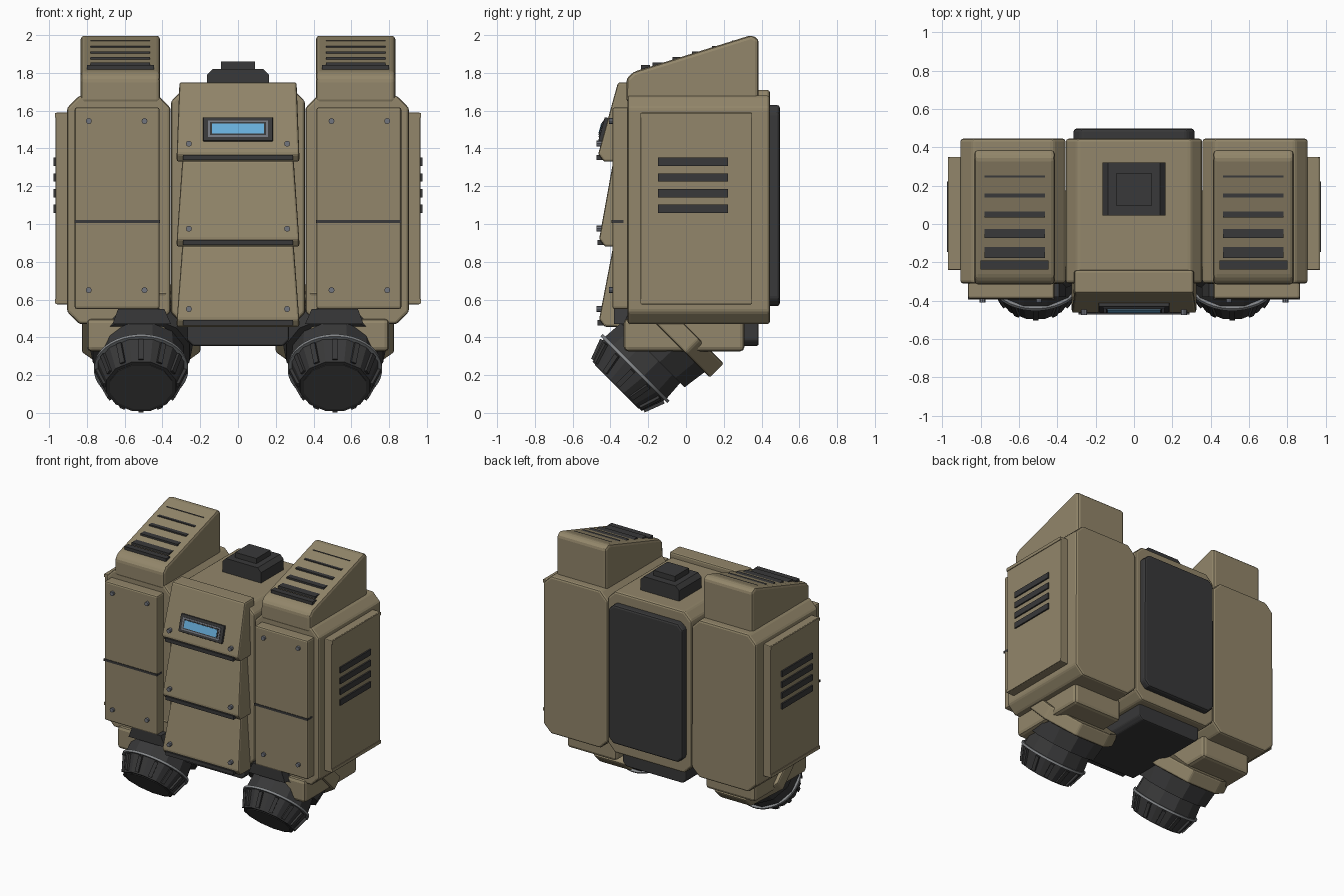
import bpy, bmesh, math
from mathutils import Matrix, Vector

if "Cube" in bpy.data.objects:
    bpy.data.objects.remove(bpy.data.objects["Cube"], do_unlink=True)


def material(name, color):
    m = bpy.data.materials.new(name)
    m.use_nodes = True
    m.diffuse_color = (*color, 1)
    m.node_tree.nodes["Principled BSDF"].inputs["Base Color"].default_value = (*color, 1)
    return m


TAN = material("tan_armour", (0.29, 0.24, 0.145))
DARK = material("dark_rubber", (0.04, 0.04, 0.041))
GREY = material("nozzle_face_grey", (0.065, 0.065, 0.066))
STEEL = material("light_steel", (0.23, 0.24, 0.25))
BOLT = material("bolt_grey", (0.17, 0.18, 0.21))
BLUE = material("screen_blue", (0.14, 0.43, 0.72))


def finish(name, bm, mat, bevel=0, mirror=False):
    bmesh.ops.recalc_face_normals(bm, faces=bm.faces)
    me = bpy.data.meshes.new(name)
    bm.to_mesh(me)
    bm.free()
    me.materials.append(mat)
    ob = bpy.data.objects.new(name, me)
    bpy.context.collection.objects.link(ob)
    if bevel:
        b = ob.modifiers.new("bevel", "BEVEL")
        b.width = bevel
        b.segments = 2
        b.limit_method = "ANGLE"
        b.angle_limit = math.radians(25)
    if mirror:
        ob.modifiers.new("mirror", "MIRROR")
    return ob


def add_box(bm, x, y, z, matrix=Matrix()):
    centre = Vector([(a + b) / 2 for a, b in (x, y, z)])
    size = [b - a for a, b in (x, y, z)]
    bmesh.ops.create_cube(bm, size=1, matrix=matrix @ Matrix.Translation(centre) @ Matrix.Diagonal((*size, 1)))


def box(name, x, y, z, mat, bevel=0, mirror=False, matrix=Matrix()):
    bm = bmesh.new()
    add_box(bm, x, y, z, matrix)
    return finish(name, bm, mat, bevel, mirror)


def loft(name, ring_a, ring_b, mat, bevel=0, mirror=False):
    bm = bmesh.new()
    a = [bm.verts.new(p) for p in ring_a]
    b = [bm.verts.new(p) for p in ring_b]
    n = len(a)
    bm.faces.new(a)
    bm.faces.new(b[::-1])
    for i in range(n):
        bm.faces.new((a[i], b[i], b[(i + 1) % n], a[(i + 1) % n]))
    return finish(name, bm, mat, bevel, mirror)


def octagon(x, z, c):
    (x0, x1), (z0, z1) = x, z
    return [(x0 + c, z0), (x1 - c, z0), (x1, z0 + c), (x1, z1 - c),
            (x1 - c, z1), (x0 + c, z1), (x0, z1 - c), (x0, z0 + c)]


def block(name, x, y, z, c, mat, bevel=0, mirror=False):
    """Box whose outline seen from the front has cut corners."""
    pts = octagon(x, z, c)
    return loft(name, [(p, y[0], q) for p, q in pts], [(p, y[1], q) for p, q in pts], mat, bevel, mirror)


# Main hull: centre column, paired pods, back pad and top cap
block("centre_body", (-0.355, 0.355), (-0.31, 0.445), (0.47, 1.71), 0.06, TAN, 0.015)
block("side_pods", (0.357, 0.905), (-0.31, 0.445), (0.47, 1.68), 0.065, TAN, 0.015, True)
block("back_pad", (-0.315, 0.315), (0.43, 0.497), (0.565, 1.63), 0.04, DARK, 0.015)
block("top_cap", (-0.165, 0.165), (0.045, 0.32), (1.66, 1.82), 0.03, DARK)
box("top_cap_button", (-0.09, 0.09), (0.095, 0.265), (1.8, 1.86), DARK)

# Intake stacks with sloping tops and stepped slats
stack = [(-0.315, 1.64), (-0.315, 1.77), (-0.28, 1.805), (0.345, 2.0), (0.385, 1.98), (0.385, 1.64)]
loft("intake_stacks", [(0.412, *p) for p in stack], [(0.833, *p) for p in stack], TAN, 0.02, True)
bm = bmesh.new()
add_box(bm, (0.445, 0.8), (-0.237, -0.19), (1.78, 1.842))
for i in range(5):
    front, top = -0.177 + 0.105 * i, 1.855 + 0.029 * i
    add_box(bm, (0.465, 0.78), (front, front + 0.07), (top - 0.03, top))
finish("intake_slats", bm, DARK, mirror=True)

# Pod front plates with seam and bolts
box("pod_front_plates", (0.415, 0.865), (-0.39, -0.3), (0.55, 1.617), TAN, 0.012, True)
box("pod_plate_seams", (0.414, 0.866), (-0.394, -0.33), (1.005, 1.022), DARK, 0, True)
loft("pod_front_trims",
     [(x, y, 0.55) for x, y in ((0.39, -0.3), (0.39, -0.38), (0.635, -0.38), (0.635, -0.3))],
     [(x, y, 0.47) for x, y in ((0.355, -0.29), (0.355, -0.38), (0.665, -0.38), (0.665, -0.29))],
     DARK, 0, True)


def bolts(name, places):
    bm = bmesh.new()
    for p in places:
        bmesh.ops.create_cone(bm, cap_ends=True, segments=8, radius1=0.016, radius2=0.016, depth=0.04,
                              matrix=Matrix.Translation(p) @ Matrix.Rotation(math.pi / 2, 4, "X"))
    finish(name, bm, BOLT, mirror=True)


bolts("pod_bolts", [(x, -0.388, z) for x in (0.495, 0.79) for z in (0.65, 1.545)])

# Side plates with frame bars and louvres
box("side_plates", (0.89, 0.965), (-0.24, 0.35), (0.575, 1.59), TAN, 0.006, True)
bm = bmesh.new()
for z in (0.59, 1.575):
    add_box(bm, (0.95, 0.97), (-0.24, 0.35), (z - 0.012, z + 0.012))
finish("side_plate_bars", bm, TAN, mirror=True)
bm = bmesh.new()
for i in range(4):
    z = 1.08 + 0.083 * i
    add_box(bm, (0.94, 0.976), (-0.147, 0.222), (z - 0.022, z + 0.022))
finish("side_louvres", bm, DARK, mirror=True)

# Three overlapping leaning centre panels, each with a dark lip
panels = [("upper", 1.75, 1.33, -0.36, -0.465, 0.31),
          ("middle", 1.335, 0.88, -0.385, -0.46, 0.295),
          ("lower", 0.885, 0.455, -0.385, -0.46, 0.295)]
for label, top, low, y_top, y_low, half in panels:
    back = -0.24 if label == "upper" else -0.3
    prof = [(y_top, top, half), (y_low, low + 0.04, 0.325), (y_low + 0.03, low, 0.325),
            (back, low, 0.325), (back, top, half)]
    loft(label + "_panel", [(-w, y, z) for y, z, w in prof], [(w, y, z) for y, z, w in prof], TAN, 0.012)
    box(label + "_panel_lip", (-0.29, 0.29), (y_low - 0.008, y_low + 0.06), (low + 0.008, low + 0.036), DARK)
bolts("panel_bolts", [(0.26, -0.455, 1.425), (0.26, -0.455, 0.975), (0.26, -0.455, 0.55)])

# Screen set on the upper panel, leaning with it
lean = Matrix.Translation((0, -0.423, 1.497)) @ Matrix.Rotation(-math.atan(0.105 / 0.38), 4, "X")
box("screen_housing", (-0.185, 0.185), (-0.025, 0.02), (-0.065, 0.065), DARK, 0.005, matrix=lean)
box("screen_frame", (-0.16, 0.16), (-0.029, 0), (-0.045, 0.045), BOLT, matrix=lean)
box("screen_bezel", (-0.147, 0.147), (-0.032, 0), (-0.035, 0.035), DARK, matrix=lean)
box("screen", (-0.138, 0.138), (-0.035, 0), (-0.028, 0.028), BLUE, matrix=lean)

# Underside: thruster mounts and the dark centre keel
box("thruster_mounts", (0.38, 0.8), (-0.33, 0.31), (0.325, 0.5), TAN, 0.025, True)
block("centre_keel", (-0.27, 0.27), (-0.3, 0.385), (0.355, 0.52), 0.03, DARK, 0.01)

# Thrusters point down and forward; local z runs up the axis
AXIS = Matrix.Translation((0.513, -0.365, 0.14)) @ Matrix.Rotation(-math.pi / 4, 4, "X")


def drum(name, low, high, r_low, r_high, mat, sides=12, bevel=0):
    bm = bmesh.new()
    spin = Matrix.Rotation(math.pi / sides, 4, "Z")
    bmesh.ops.create_cone(bm, cap_ends=True, segments=sides, radius1=r_low, radius2=r_high, depth=high - low,
                          matrix=AXIS @ Matrix.Translation((0, 0, (low + high) / 2)) @ spin)
    return finish(name, bm, mat, bevel, True)


drum("thruster_collars", 0.38, 0.485, 0.34, 0.34, TAN, 8, 0.012)
drum("thruster_necks", 0.25, 0.39, 0.265, 0.285, DARK)
drum("nozzle_bodies", 0.13, 0.26, 0.24, 0.23, DARK)
drum("nozzle_cones", 0, 0.13, 0.19, 0.238, DARK)
drum("nozzle_faces", -0.004, 0.01, 0.17, 0.17, GREY)
ring = drum("nozzle_rings", 0.125, 0.142, 0.25, 0.25, STEEL, 40)
for poly in ring.data.polygons:
    poly.use_smooth = len(poly.vertices) == 4
bm = bmesh.new()
for i in range(12):
    turn = Matrix.Rotation(i * math.tau / 12, 4, "Z")
    tilt = Matrix.Rotation(0.36, 4, "Y")
    add_box(bm, (-0.02, 0.014), (-0.014, 0.014), (-0.058, 0.058),
            AXIS @ turn @ Matrix.Translation((0.208, 0, 0.065)) @ tilt)
finish("nozzle_ribs", bm, DARK, mirror=True)
